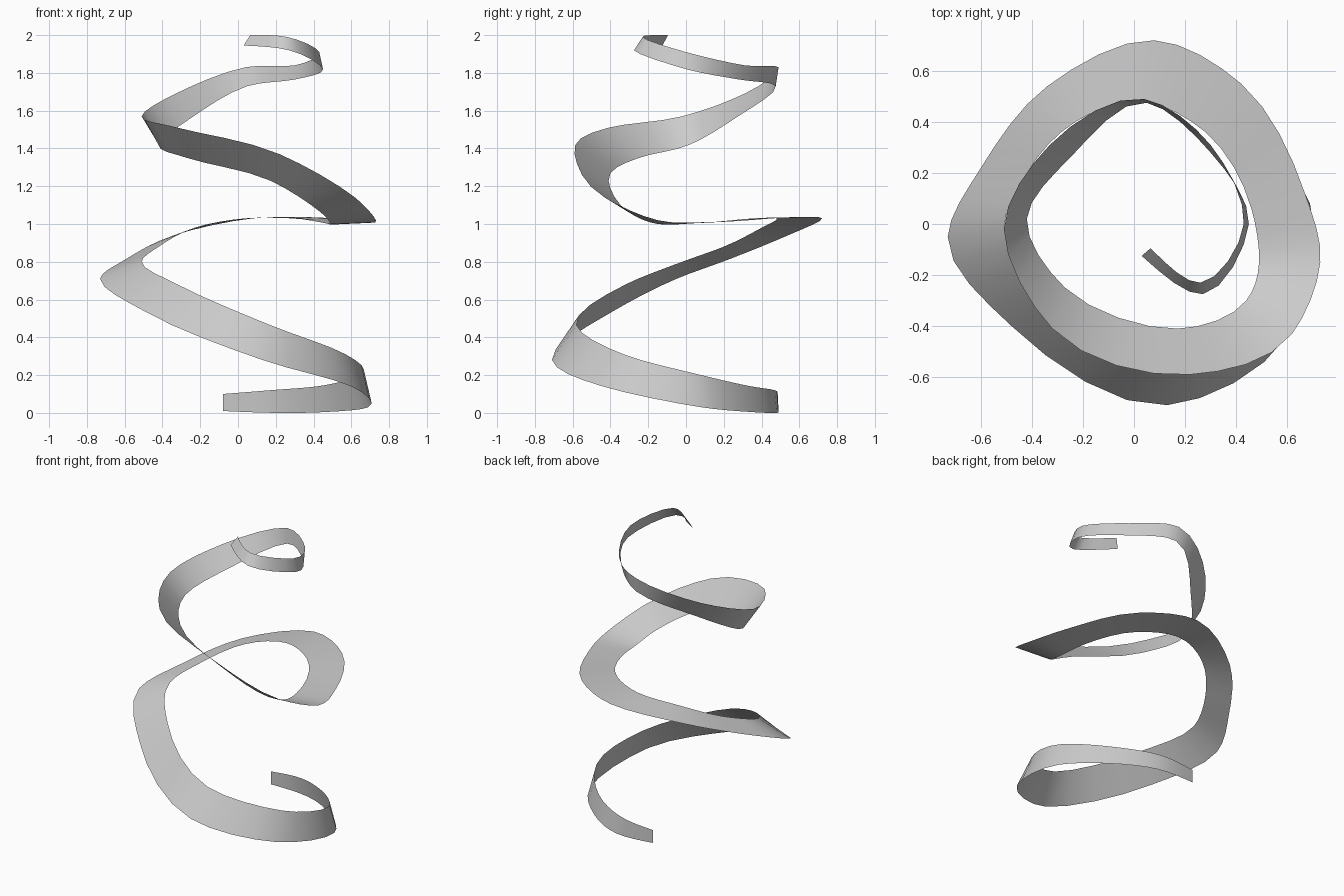
import bpy
from mathutils import Vector

if "Cube" in bpy.data.objects:
    bpy.data.objects.remove(bpy.data.objects["Cube"])

# Cross-sections along the twisting ribbon: edge A (x, y, z), edge B (x, y, z)
SECTIONS = [
    (-.08, .48, .01, -.08, .48, .10),
    (.20, .48, .00, .17, .47, .12),
    (.47, .34, .005, .45, .32, .145),
    (.69, .08, .03, .65, .06, .205),
    (.60, -.44, .14, .57, -.33, .31),
    (.13, -.71, .28, .17, -.58, .465),
    (-.48, -.40, .53, -.32, -.32, .68),
    (-.73, -.05, .71, -.51, -.02, .80),
    (-.60, .22, .81, -.42, .20, .88),
    (-.34, .54, .94, -.23, .40, .98),
    (.08, .72, 1.03, .04, .48, 1.03),
    (.42, .55, 1.035, .28, .36, 1.03),
    (.67, .12, 1.01, .46, .06, 1.005),
    (.73, -.15, 1.02, .49, -.15, 1.00),
    (.62, -.43, 1.14, .44, -.30, 1.06),
    (.22, -.59, 1.37, .17, -.41, 1.23),
    (-.32, -.41, 1.51, -.27, -.25, 1.35),
    (-.51, -.02, 1.57, -.42, .02, 1.42),
    (-.33, .31, 1.69, -.25, .26, 1.56),
    (.04, .49, 1.83, .05, .475, 1.73),
    (.30, .31, 1.84, .30, .28, 1.765),
    (.43, .00, 1.91, .45, .00, 1.82),
    (.26, -.23, 1.99, .27, -.275, 1.92),
    (.065, -.095, 2.0, .03, -.125, 1.945),
]
STEPS = 4

edges = [[Vector(s[:3]) for s in SECTIONS], [Vector(s[3:]) for s in SECTIONS]]
mid = [(a + b) / 2 for a, b in zip(*edges)]
times = [0.0]
for p, q in zip(mid, mid[1:]):
    times.append(times[-1] + (q - p).length)


def tangents(pts):
    """Slopes of a smooth curve through unevenly spaced points."""
    n = len(pts)
    slope = [(pts[i + 1] - pts[i]) / (times[i + 1] - times[i]) for i in range(n - 1)]
    inner = []
    for i in range(1, n - 1):
        before, after = times[i] - times[i - 1], times[i + 1] - times[i]
        inner.append((slope[i - 1] * after + slope[i] * before) / (before + after))
    return [slope[0] * 1.5 - inner[0] * .5] + inner + [slope[-1] * 1.5 - inner[-1] * .5]


def smooth(pts):
    tan, out = tangents(pts), []
    for i in range(len(pts) - 1):
        h = times[i + 1] - times[i]
        for k in range(STEPS):
            t = k / STEPS
            out.append(pts[i] * (2*t**3 - 3*t**2 + 1) + tan[i] * h * (t**3 - 2*t**2 + t)
                       + pts[i + 1] * (3*t**2 - 2*t**3) + tan[i + 1] * h * (t**3 - t**2))
    return out + [pts[-1]]


# Single thin ribbon surface
verts = [v for pair in zip(*map(smooth, edges)) for v in pair]
for v in verts:
    v.z = min(max(v.z, 0), 2)
faces = [(i, i + 1, i + 3, i + 2) for i in range(0, len(verts) - 2, 2)]
mesh = bpy.data.meshes.new("spiral_ribbon")
mesh.from_pydata(verts, [], faces)
mesh.polygons.foreach_set("use_smooth", [True] * len(faces))
ribbon = bpy.data.objects.new("spiral_ribbon", mesh)
bpy.context.collection.objects.link(ribbon)
